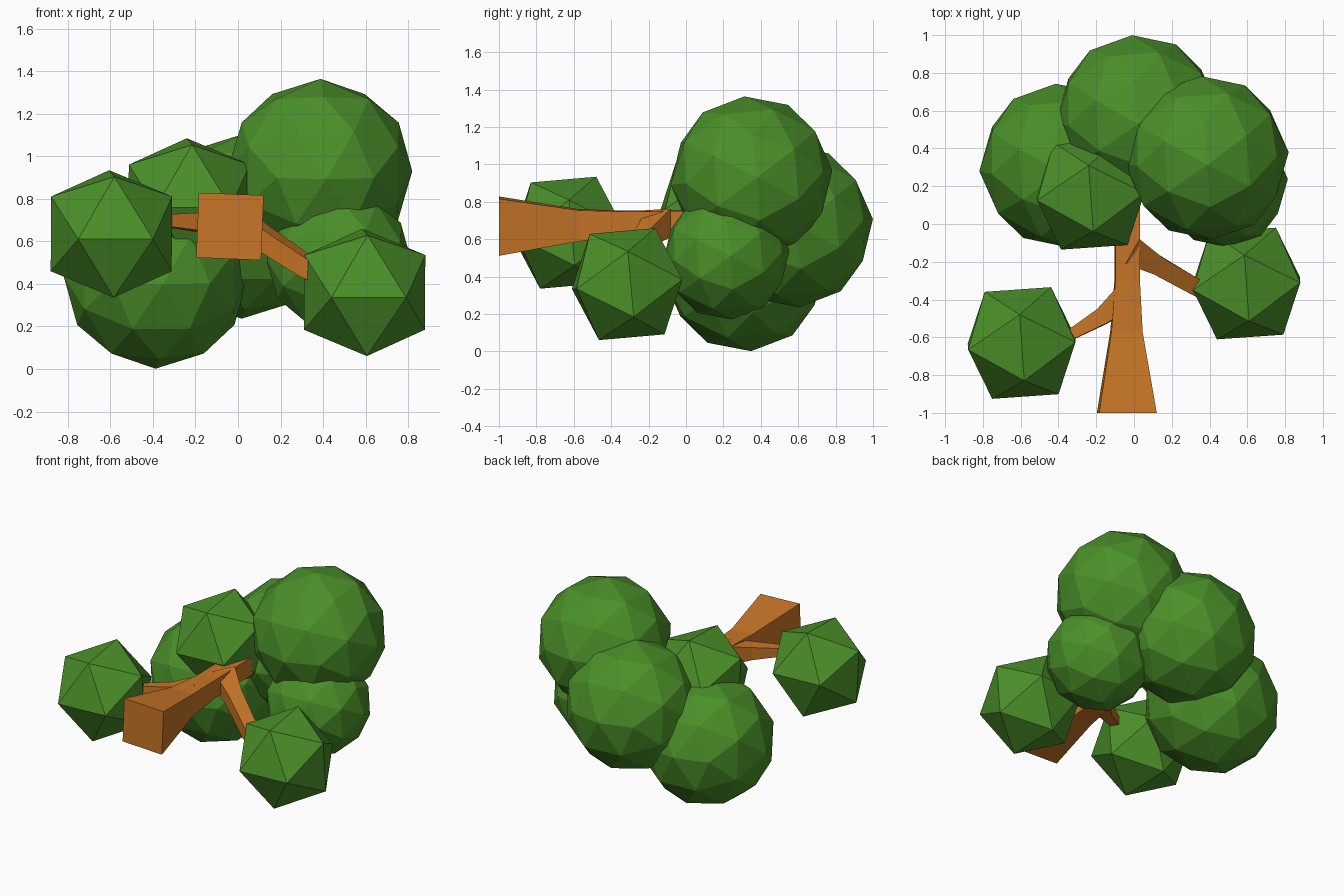
import bpy, bmesh, math
from mathutils import Vector, Matrix

if "Cube" in bpy.data.objects:
    bpy.data.objects.remove(bpy.data.objects["Cube"])


def material(name, color):
    m = bpy.data.materials.new(name)
    m.diffuse_color = color
    m.use_nodes = True
    m.node_tree.nodes["Principled BSDF"].inputs["Base Color"].default_value = m.diffuse_color
    return m


leaf = material("leaf_green", (0.07, 0.28, 0.022, 1))
bark = material("bark_orange", (0.58, 0.18, 0.02, 1))


def finish(bm, name, mat):
    bmesh.ops.recalc_face_normals(bm, faces=bm.faces)
    me = bpy.data.meshes.new(name)
    bm.to_mesh(me)
    bm.free()
    me.materials.append(mat)
    ob = bpy.data.objects.new(name, me)
    bpy.context.collection.objects.link(ob)
    return ob


# Every leaf clump stands on an edge and shares a slight tilt
edge_up = Matrix.Rotation(math.pi / 2, 4, 'Z') @ Matrix.Rotation(-math.atan(2) / 2, 4, 'Y')
tilt = Matrix.Rotation(math.radians(4), 4, 'Z') @ Matrix.Rotation(math.radians(5), 4, 'X')


def clump(name, center, radius, detail):
    bm = bmesh.new()
    bmesh.ops.create_icosphere(bm, subdivisions=detail, radius=radius,
                               matrix=Matrix.Translation(center) @ tilt @ edge_up)
    finish(bm, name, leaf)


def limb(name, path):
    """Square tapering limb; path entries are (point, width)."""
    bm = bmesh.new()
    pts = [Vector(p) for p, _ in path]
    rings = []
    for i, (_, w) in enumerate(path):
        d = (pts[min(i + 1, len(pts) - 1)] - pts[max(i - 1, 0)]).normalized()
        if i == 0 and abs(d.y) > 0.9:
            d = Vector((0, 1, 0))
        side = d.cross(Vector((0, 0, 1))).normalized()
        up = side.cross(d)
        # small twist of the square section
        side, up = side - 0.04 * up, up + 0.04 * side
        rings.append([bm.verts.new(pts[i] + (side * a + up * b) * w / 2)
                      for a, b in ((-1, -1), (1, -1), (1, 1), (-1, 1))])
    for r, s in zip(rings, rings[1:]):
        for k in range(4):
            n = (k + 1) % 4
            bm.faces.new((r[k], r[n], s[n], s[k]))
    bm.faces.new(rings[0])
    bm.faces.new(rings[-1])
    finish(bm, name, bark)


# Large crown clumps
clump("crown_right", (0.385, 0.35, 0.93), 0.435, 2)
clump("crown_left", (-0.385, 0.31, 0.435), 0.435, 2)
clump("crown_tip", (0.02, 0.567, 0.67), 0.435, 2)
clump("crown_lower_right", (0.475, 0.215, 0.51), 0.34, 2)

# Small faceted clumps
clump("clump_left", (-0.595, -0.63, 0.635), 0.335, 1)
clump("clump_right", (0.595, -0.315, 0.36), 0.335, 1)
clump("clump_middle", (-0.23, 0.16, 0.785), 0.335, 1)

# Trunk and side branches
limb("trunk", [((-0.038, -1, 0.67), 0.305), ((-0.04, -0.57, 0.675), 0.165),
               ((-0.036, -0.3, 0.685), 0.13), ((-0.036, 0.0, 0.69), 0.13),
               ((-0.03, 0.35, 0.69), 0.12)])
limb("branch_left", [((-0.06, -0.4, 0.69), 0.13), ((-0.17, -0.49, 0.69), 0.09),
                     ((-0.32, -0.577, 0.697), 0.06), ((-0.45, -0.62, 0.70), 0.05)])
limb("branch_right", [((-0.03, -0.13, 0.69), 0.15), ((0.11, -0.21, 0.62), 0.1),
                      ((0.33, -0.335, 0.475), 0.09), ((0.45, -0.37, 0.41), 0.08)])
